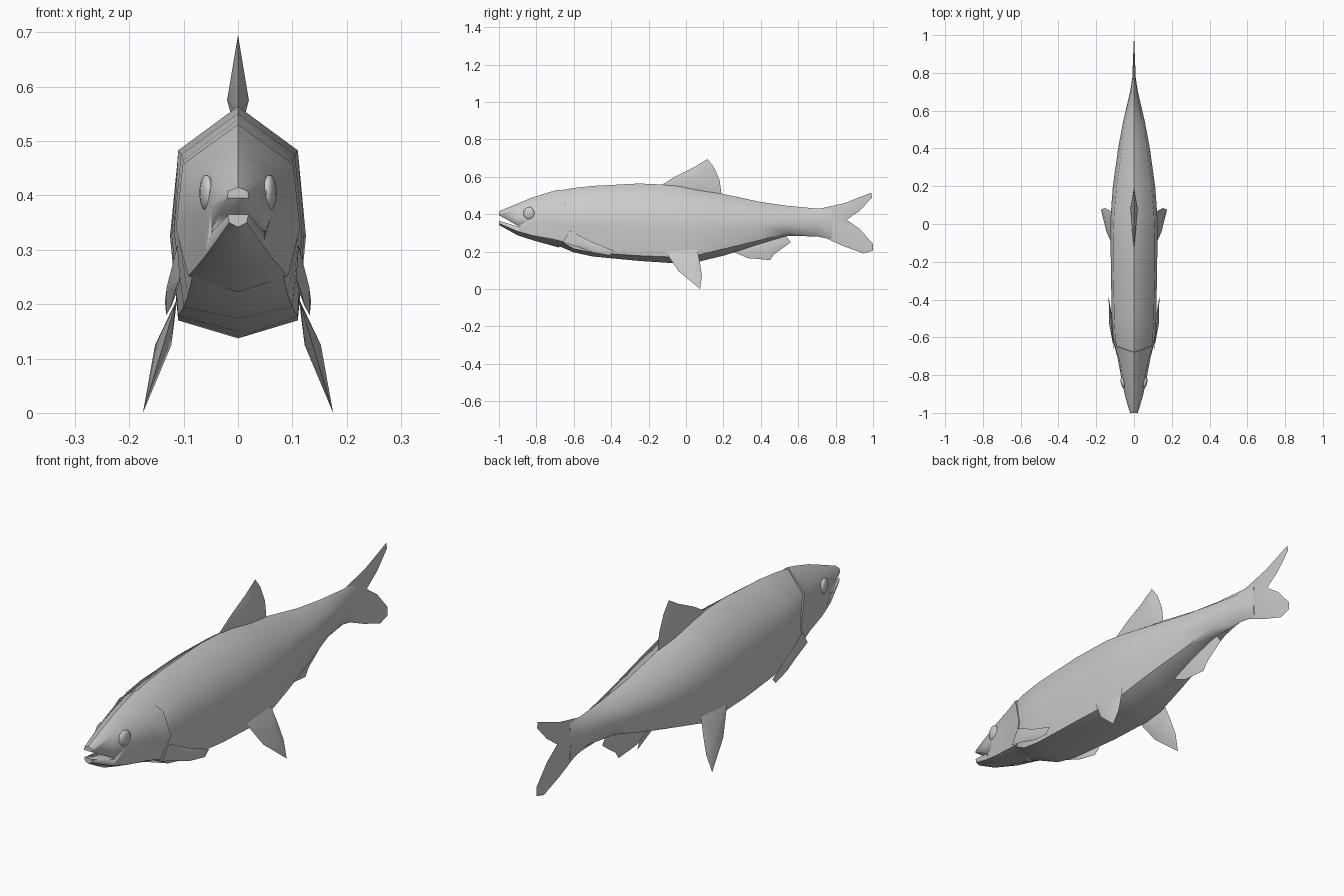
import bpy, bmesh, math
from mathutils import Matrix

if "Cube" in bpy.data.objects:
    bpy.data.objects.remove(bpy.data.objects["Cube"])

grey = bpy.data.materials.new("fish grey")
grey.diffuse_color = (0.6, 0.6, 0.6, 1)
grey.use_nodes = True
grey.node_tree.nodes["Principled BSDF"].inputs["Base Color"].default_value = grey.diffuse_color


def finish(name, bm, angle=50):
    bmesh.ops.recalc_face_normals(bm, faces=bm.faces)
    mesh = bpy.data.meshes.new(name)
    bm.to_mesh(mesh)
    bm.free()
    mesh.materials.append(grey)
    obj = bpy.data.objects.new(name, mesh)
    bpy.context.collection.objects.link(obj)
    bpy.ops.object.select_all(action='DESELECT')
    obj.select_set(True)
    bpy.context.view_layer.objects.active = obj
    bpy.ops.object.shade_smooth_by_angle(angle=math.radians(angle))
    return obj


def loft(name, rings, bends=None):
    """Rings: (y, top z, shoulder x, z, side x, z, lower x, z, bottom z).
    Bends: ring index -> y offsets of the five right-hand points."""
    bm = bmesh.new()
    loops = []
    for i, (y, t, sx, sz, mx, mz, lx, lz, b) in enumerate(rings):
        d = (bends or {}).get(i, (0, 0, 0, 0, 0))
        half = [(0, y + d[0], t), (sx, y + d[1], sz), (mx, y + d[2], mz),
                (lx, y + d[3], lz), (0, y + d[4], b)]
        pts = half + [(-x, yy, z) for x, yy, z in reversed(half[1:4])]
        loops.append([bm.verts.new(p) for p in pts])
    for a, b in zip(loops, loops[1:]):
        for k in range(8):
            bm.faces.new((a[k], a[(k + 1) % 8], b[(k + 1) % 8], b[k]))
    bm.faces.new(loops[0])
    bm.faces.new(loops[-1])
    return finish(name, bm)


def fin(name, outline, centre, bulge, place=lambda y, z: 0.0):
    """Thin fin: an outline in (y, z), thickened at one centre point."""
    bm = bmesh.new()
    rim = [bm.verts.new((place(y, z), y, z)) for y, z in outline]
    cy, cz = centre
    for s in (1, -1):
        c = bm.verts.new((place(cy, cz) + s * bulge, cy, cz))
        for i, v in enumerate(rim):
            bm.faces.new((v, rim[(i + 1) % len(rim)], c))
    return finish(name, bm)


# Trunk, its front end tucked under the gill covers
loft("body", [
    (-.70, .522, .090, .452, .103, .345, .083, .255, .238),
    (-.60, .540, .100, .465, .112, .340, .092, .215, .196),
    (-.50, .551, .105, .475, .118, .335, .100, .195, .174),
    (-.25, .564, .110, .483, .122, .330, .110, .178, .150),
    (-.05, .555, .110, .478, .125, .325, .110, .170, .137),
    (.05, .535, .106, .466, .123, .325, .106, .178, .142),
    (.20, .508, .092, .443, .112, .330, .090, .214, .178),
    (.40, .465, .064, .420, .084, .340, .062, .262, .240),
    (.54, .445, .042, .412, .058, .352, .042, .300, .284),
    (.70, .430, .016, .405, .021, .355, .016, .305, .281),
    (.78, .430, .006, .405, .008, .355, .006, .290, .265),
], {0: (0, .03, .065, .03, 0)})

# Head with curved gill edge
head = loft("head", [
    (-1.0, .415, .018, .408, .022, .380, .016, .350, .342),
    (-.90, .457, .038, .430, .050, .380, .046, .308, .287),
    (-.82, .490, .054, .447, .066, .375, .062, .286, .261),
    (-.73, .518, .077, .455, .088, .360, .077, .268, .236),
    (-.68, .531, .102, .457, .114, .340, .092, .252, .222),
], {3: (0, .01, .025, .01, 0), 4: (0, .035, .072, .03, 0)})

# Mouth wedge cut out of the snout
bm = bmesh.new()
wedge = [(-.885, .33), (-1.1, .4515), (-1.1, .395)]
left = [bm.verts.new((-.2, y, z)) for y, z in wedge]
right = [bm.verts.new((.2, y, z)) for y, z in wedge]
bm.faces.new(left)
bm.faces.new(right)
for i in range(3):
    j = (i + 1) % 3
    bm.faces.new((left[i], left[j], right[j], right[i]))
cutter = finish("mouth_cutter", bm)
cutter.hide_render = True
mod = head.modifiers.new("mouth", 'BOOLEAN')
mod.operation, mod.solver, mod.object = 'DIFFERENCE', 'EXACT', cutter
bpy.context.view_layer.objects.active = head
bpy.ops.object.modifier_apply(modifier=mod.name)
bpy.data.objects.remove(cutter)

# Fins on the centre line
fin("tail_fin", [(.70, .355), (.72, .43), (.85, .46), (.99, .515), (.995, .49),
                 (.93, .42), (.86, .37), (.93, .32), (1.0, .24), (1.0, .205),
                 (.95, .19), (.84, .23), (.74, .275)], (.78, .36), .009)
fin("dorsal_fin", [(-.14, .55), (-.05, .605), (.05, .655), (.115, .695),
                   (.15, .65), (.18, .58), (.19, .505), (.08, .50)],
    (.08, .575), .02)
fin("anal_fin", [(.25, .20), (.33, .165), (.45, .155), (.47, .185),
                 (.54, .235), (.56, .25), (.53, .29), (.38, .26)],
    (.42, .225), .014)

# Paired fins and eyes
for side, s in (("right", 1), ("left", -1)):
    fin(side + "_pelvic_fin",
        [(-.11, .20), (-.09, .17), (-.04, .095), (.075, 0), (.085, .07),
         (.075, .14), (.06, .21)], (.03, .125), .015,
        lambda y, z: s * (.115 + (.20 - z) * .30))
    fin(side + "_pectoral_fin",
        [(-.66, .25), (-.62, .31), (-.50, .25), (-.385, .205), (-.41, .18),
         (-.50, .195), (-.58, .225)], (-.53, .232), .011,
        lambda y, z: s * (.108 + .10 * (y + .65)))
    bm = bmesh.new()
    bmesh.ops.create_uvsphere(
        bm, u_segments=16, v_segments=10, radius=1,
        matrix=Matrix.Translation((s * .058, -.84, .405))
        @ Matrix.Rotation(-s * .18, 4, 'Z')
        @ Matrix.Diagonal((.012, .030, .033, 1)))
    finish(side + "_eye", bm)
